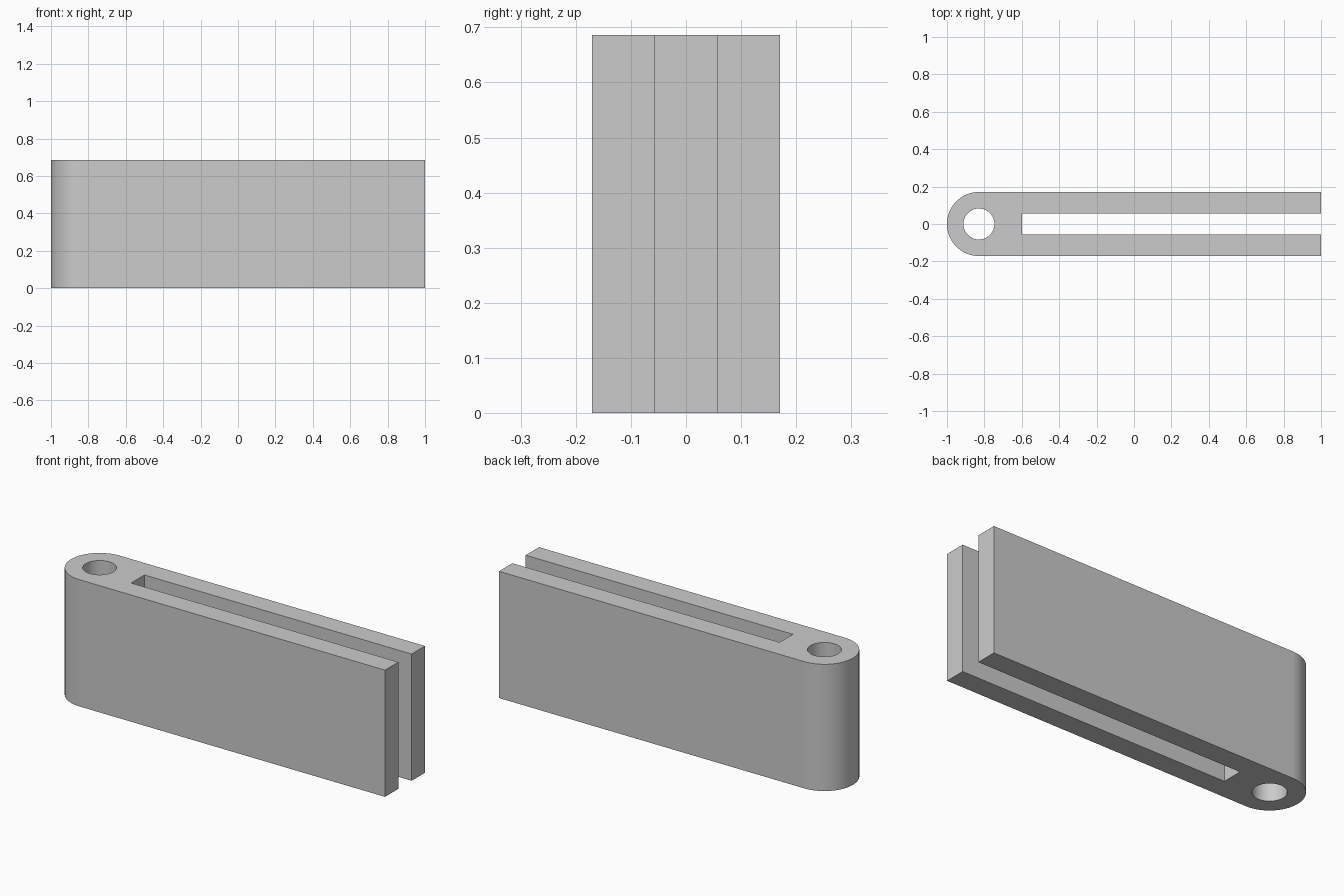
import bpy
import bmesh
from math import pi, sin, cos, radians

cube = bpy.data.objects.get("Cube")
if cube:
    bpy.data.objects.remove(cube, do_unlink=True)

HEIGHT = 0.686
RADIUS = 0.171        # rounded end, also half the thickness
PIVOT_X = RADIUS - 1  # shared centre of rounded end and hole
HOLE_RADIUS = 0.083
SLOT_HALF = 0.057
SLOT_END = -0.6
ARC_STEPS = 48

grey = bpy.data.materials.new("plain grey")
grey.use_nodes = True
colour = (0.6, 0.6, 0.6, 1)
grey.diffuse_color = colour
grey.node_tree.nodes["Principled BSDF"].inputs["Base Color"].default_value = colour


def prism(name, outline, bottom, top):
    """Extrude a flat counter-clockwise outline upward into a solid."""
    bm = bmesh.new()
    face = bm.faces.new([bm.verts.new((x, y, bottom)) for x, y in outline])
    extruded = bmesh.ops.extrude_face_region(bm, geom=[face])["geom"]
    raised = [v for v in extruded if isinstance(v, bmesh.types.BMVert)]
    bmesh.ops.translate(bm, verts=raised, vec=(0, 0, top - bottom))
    bmesh.ops.recalc_face_normals(bm, faces=bm.faces[:])
    mesh = bpy.data.meshes.new(name)
    bm.to_mesh(mesh)
    bm.free()
    mesh.materials.append(grey)
    obj = bpy.data.objects.new(name, mesh)
    bpy.context.collection.objects.link(obj)
    return obj


def arc(radius, start, sweep, steps):
    angles = [start + sweep * i / steps for i in range(steps + 1)]
    return [(PIVOT_X + radius * cos(a), radius * sin(a)) for a in angles]


# Slotted body: rounded end, two long prongs open at +x
body = prism("slotted_body", arc(RADIUS, pi / 2, pi, ARC_STEPS) + [
    (1, -RADIUS), (1, -SLOT_HALF), (SLOT_END, -SLOT_HALF),
    (SLOT_END, SLOT_HALF), (1, SLOT_HALF), (1, RADIUS)], 0, HEIGHT)

# Pivot hole through the rounded end
cutter = prism("pivot_hole_cutter", arc(HOLE_RADIUS, 0, 2 * pi, ARC_STEPS)[:-1],
               -0.1, HEIGHT + 0.1)
cutter.hide_render = True
drill = body.modifiers.new("pivot_hole", "BOOLEAN")
drill.operation = "DIFFERENCE"
drill.solver = "EXACT"
drill.object = cutter

bpy.ops.object.select_all(action="DESELECT")
body.select_set(True)
bpy.context.view_layer.objects.active = body
bpy.ops.object.modifier_apply(modifier=drill.name)
bpy.data.objects.remove(cutter, do_unlink=True)
bpy.ops.object.shade_smooth_by_angle(angle=radians(30))
